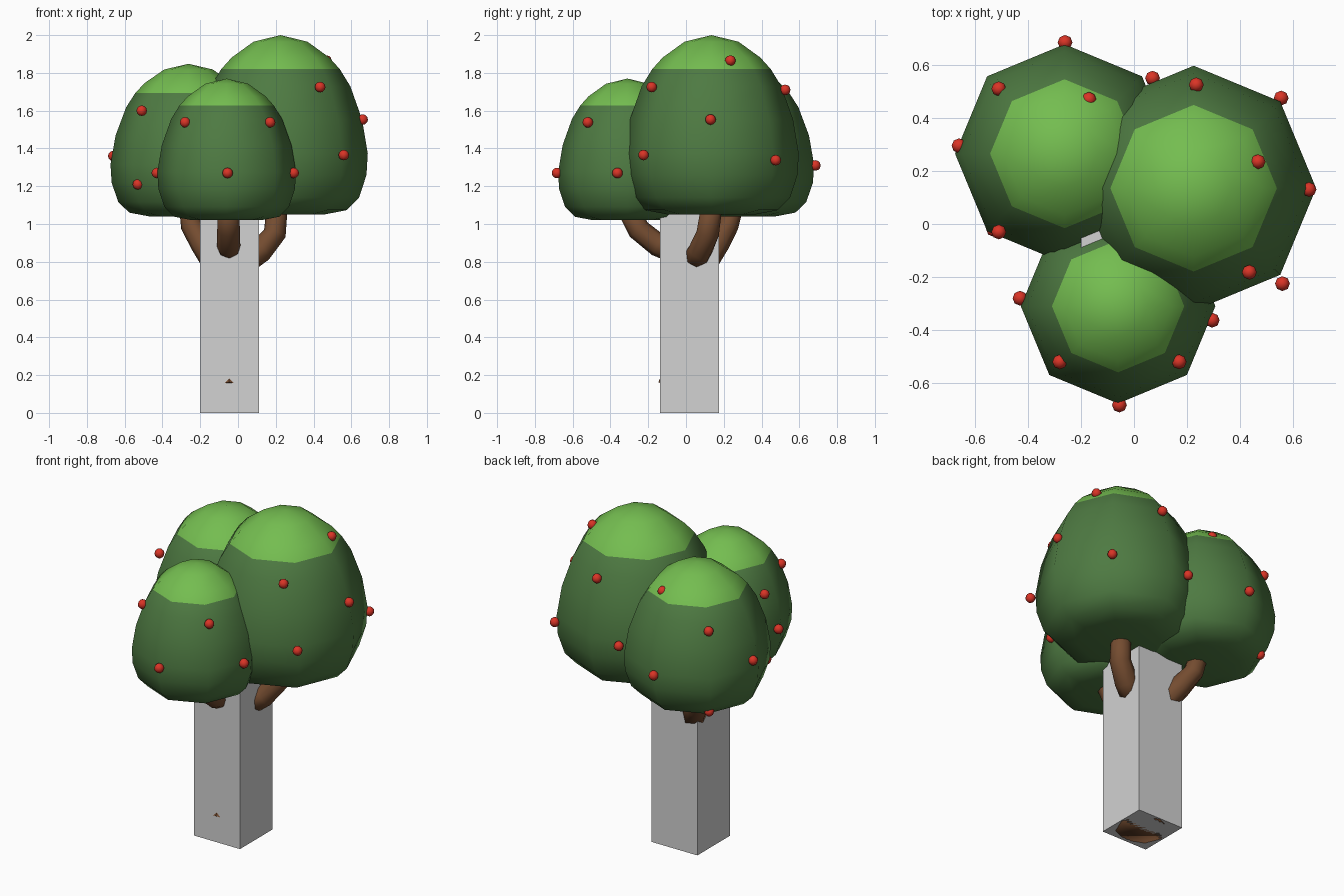
import bpy, bmesh, math
from mathutils import Vector

if "Cube" in bpy.data.objects:
    bpy.data.objects.remove(bpy.data.objects["Cube"])


def material(name, r, g, b):
    lin = lambda c: (c / 255 / 12.92) if c < 11 else ((c / 255 + 0.055) / 1.055) ** 2.4
    m = bpy.data.materials.new(name)
    m.diffuse_color = (lin(r), lin(g), lin(b), 1)
    m.use_nodes = True
    m.node_tree.nodes["Principled BSDF"].inputs["Base Color"].default_value = m.diffuse_color
    return m


LEAF = material("dark_leaf_green", 78, 122, 66)
CAP = material("light_leaf_green", 116, 189, 80)
BARK = material("bark_brown", 116, 76, 48)
RED = material("fruit_red", 218, 52, 38)
GREY = material("plain_grey", 210, 210, 210)


def make(name, bm, mats, smooth=True):
    bmesh.ops.recalc_face_normals(bm, faces=bm.faces)
    me = bpy.data.meshes.new(name)
    bm.to_mesh(me)
    bm.free()
    for m in mats:
        me.materials.append(m)
    for p in me.polygons:
        p.use_smooth = smooth
    ob = bpy.data.objects.new(name, me)
    bpy.context.collection.objects.link(ob)
    return ob


def ring(bm, c, u, v, r, n=8):
    return [bm.verts.new(c + r * (math.cos(math.tau * i / n) * u + math.sin(math.tau * i / n) * v))
            for i in range(n)]


def skin(bm, rings):
    faces = []
    for a, b in zip(rings, rings[1:]):
        n = len(a)
        faces += [bm.faces.new((a[i], a[(i + 1) % n], b[(i + 1) % n], b[i])) for i in range(n)]
    return faces


X, Y = Vector((1, 0, 0)), Vector((0, 1, 0))

# crowns: eight-sided domes with a light cap; profile is (radius, height) fractions
PROFILE = [(0.50, 0.0), (0.76, 0.025), (0.90, 0.095), (0.985, 0.22), (1.0, 0.34),
           (0.935, 0.53), (0.80, 0.715), (0.68, 0.81), (0.56, 0.875), (0.31, 0.963)]


def crown(name, x, y, r, z0, z1):
    bm = bmesh.new()
    rings = [ring(bm, Vector((x, y, z0 + h * (z1 - z0))), X, Y, f * r) for f, h in PROFILE]
    skin(bm, rings)
    bm.faces.new(rings[0])
    top = bm.verts.new((x, y, z1))
    for i in range(8):
        bm.faces.new((rings[-1][i], rings[-1][(i + 1) % 8], top))
    for f in bm.faces:
        f.material_index = int(f.calc_center_median().z > z0 + 0.81 * (z1 - z0))
    make(name, bm, [LEAF, CAP])


crown("right_crown", 0.225, 0.135, 0.462, 1.05, 2.0)
crown("left_crown", -0.262, 0.265, 0.413, 1.04, 1.848)
crown("front_crown", -0.06, -0.31, 0.367, 1.02, 1.77)


# tapered limbs swept along a path of (x, y, z, radius)
def limb(name, path):
    bm = bmesh.new()
    pts = [Vector(p[:3]) for p in path]
    rings = []
    for i, p in enumerate(path):
        d = (pts[min(i + 1, len(pts) - 1)] - pts[max(i - 1, 0)]).normalized()
        u = Y.cross(d).normalized()
        rings.append(ring(bm, pts[i], u, d.cross(u), p[3]))
    skin(bm, rings)
    bm.faces.new(rings[0])
    bm.faces.new(rings[-1])
    make(name, bm, [BARK])


limb("trunk", [(-0.045, 0.02, 0.0, 0.15), (-0.045, 0.02, 0.17, 0.148),
               (-0.045, 0.02, 0.6, 0.12), (-0.045, 0.02, 1.1, 0.10)])
limb("left_branch", [(-0.10, 0.08, 0.76, 0.07), (-0.19, 0.17, 0.90, 0.065),
                     (-0.245, 0.22, 0.99, 0.058), (-0.26, 0.255, 1.12, 0.055)])
limb("right_branch", [(0.03, 0.04, 0.80, 0.07), (0.12, 0.075, 0.86, 0.065),
                      (0.195, 0.115, 0.95, 0.06), (0.21, 0.14, 1.12, 0.055)])
limb("front_branch", [(-0.045, -0.03, 0.85, 0.07), (-0.05, -0.15, 0.89, 0.062),
                      (-0.05, -0.25, 0.97, 0.06), (-0.05, -0.32, 1.10, 0.055)])

# little bark tip on the front
bm = bmesh.new()
a = [bm.verts.new(p) for p in ((-0.075, -0.137, 0.157), (-0.02, -0.137, 0.157), (-0.047, -0.137, 0.184))]
tip = bm.verts.new((-0.047, -0.146, 0.163))
bm.faces.new(a)
for i in range(3):
    bm.faces.new((a[i], a[(i + 1) % 3], tip))
make("bark_tip", bm, [BARK], False)

# square post around the trunk
bm = bmesh.new()
bmesh.ops.create_cube(bm, size=1)
for v in bm.verts:
    v.co = ((v.co.x * 0.31) - 0.045, v.co.y * 0.314 + 0.019, (v.co.z + 0.5) * 1.58)
make("square_post", bm, [GREY], False)

# fruit
FRUIT = [(-0.26, 0.685, 1.31), (-0.51, 0.51, 1.58), (-0.66, 0.295, 1.36), (-0.51, -0.03, 1.60),
         (-0.53, -0.02, 1.21), (-0.17, 0.47, 1.72), (0.07, 0.55, 1.35), (-0.50, 0.49, 1.08),
         (0.235, 0.525, 1.71), (0.468, 0.235, 1.865), (0.555, 0.475, 1.338), (0.66, 0.13, 1.553),
         (0.435, -0.182, 1.725), (0.56, -0.225, 1.365), (-0.055, -0.683, 1.27),
         (-0.28, -0.52, 1.538), (0.17, -0.52, 1.538), (-0.43, -0.28, 1.27), (0.295, -0.363, 1.27)]
for i, p in enumerate(FRUIT):
    bm = bmesh.new()
    bmesh.ops.create_uvsphere(bm, u_segments=8, v_segments=6, radius=0.028)
    bmesh.ops.translate(bm, vec=p, verts=bm.verts)
    make(f"fruit_{i + 1}", bm, [RED])
